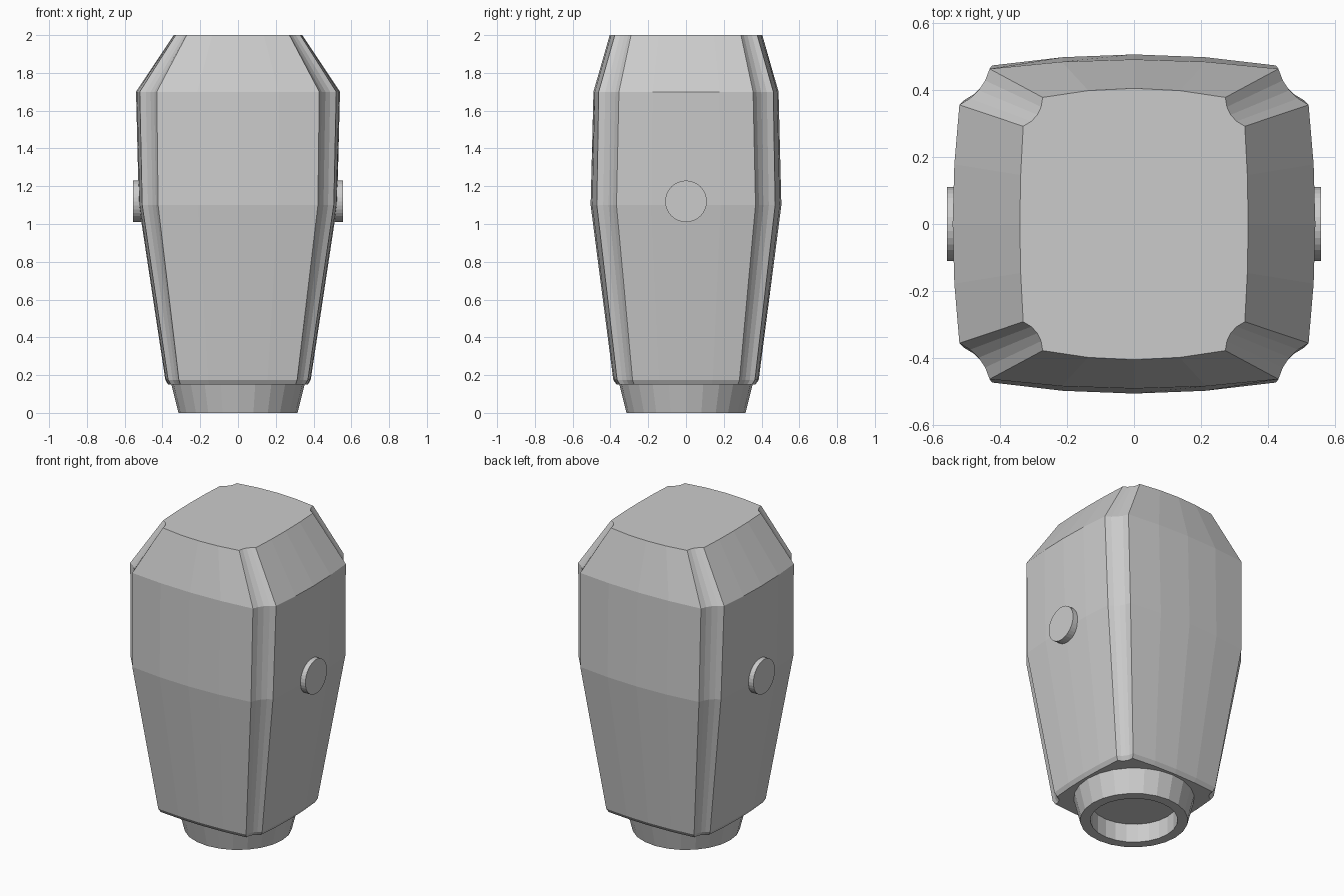
import bpy, bmesh, math
from mathutils import Matrix, Vector

if "Cube" in bpy.data.objects:
    bpy.data.objects.remove(bpy.data.objects["Cube"])


def new_object(name, bm):
    bmesh.ops.recalc_face_normals(bm, faces=bm.faces)
    mesh = bpy.data.meshes.new(name)
    bm.to_mesh(mesh)
    bm.free()
    ob = bpy.data.objects.new(name, mesh)
    bpy.context.collection.objects.link(ob)
    return ob


def bridge(bm, a, b):
    n = len(a)
    for i in range(n):
        bm.faces.new((a[i], a[(i + 1) % n], b[(i + 1) % n], b[i]))


def bowed(p, q, sag, n):
    """Points from p up to (not including) q, bowed outward by sag."""
    p, q = Vector(p), Vector(q)
    d = (q - p).normalized()
    out = Vector((d.y, -d.x))
    return [p.lerp(q, i / n) + out * sag * 4 * (i / n) * (1 - i / n) for i in range(n)]


def section(cx, cy, sx, sy, bx, by):
    """Pillow outline: front/back corner (cx, cy), side corner (sx, sy), bows by and bx."""
    half = bowed((sx, -sy), (sx, sy), bx, 4) + bowed((sx, sy), (cx, cy), -0.016, 4)
    half += bowed((cx, cy), (-cx, cy), by, 4) + bowed((-cx, cy), (-sx, sy), -0.016, 4)
    return half + [-p for p in half]


# Body: outlines stacked by height, capped at both ends
levels = [
    (0.15, (0.305, 0.35, 0.355, 0.275, 0.015, 0.018)),
    (0.175, (0.313, 0.365, 0.37, 0.283, 0.015, 0.02)),
    (1.10, (0.423, 0.472, 0.507, 0.368, 0.018, 0.033)),
    (1.70, (0.43, 0.462, 0.52, 0.355, 0.02, 0.028)),
    (2.00, (0.272, 0.377, 0.33, 0.291, 0.01, 0.027)),
]
bm = bmesh.new()
rings = [[bm.verts.new((p.x, p.y, z)) for p in section(*s)] for z, s in levels]
for a, b in zip(rings, rings[1:]):
    bridge(bm, a, b)
bm.faces.new(rings[0])
bm.faces.new(rings[-1])
new_object("body", bm)

# Collar: tapered ring with a shallow round socket underneath
bm = bmesh.new()
N = 24
profile = [(0.355, 0.16), (0.315, 0.0), (0.255, 0.0), (0.255, 0.12)]
rings = [[bm.verts.new((r * math.cos(2 * math.pi * i / N), r * math.sin(2 * math.pi * i / N), z))
          for i in range(N)] for r, z in profile]
for a, b in zip(rings, rings[1:]):
    bridge(bm, a, b)
bm.faces.new(rings[0])
bm.faces.new(rings[-1])
new_object("base_collar", bm)

# Side pegs
for side, name in ((1, "right_peg"), (-1, "left_peg")):
    bm = bmesh.new()
    bmesh.ops.create_cone(bm, cap_ends=True, segments=32, radius1=0.11, radius2=0.11, depth=0.1,
                          matrix=Matrix.Translation((side * 0.507, 0, 1.12)) @ Matrix.Rotation(math.pi / 2, 4, 'Y'))
    new_object(name, bm)
